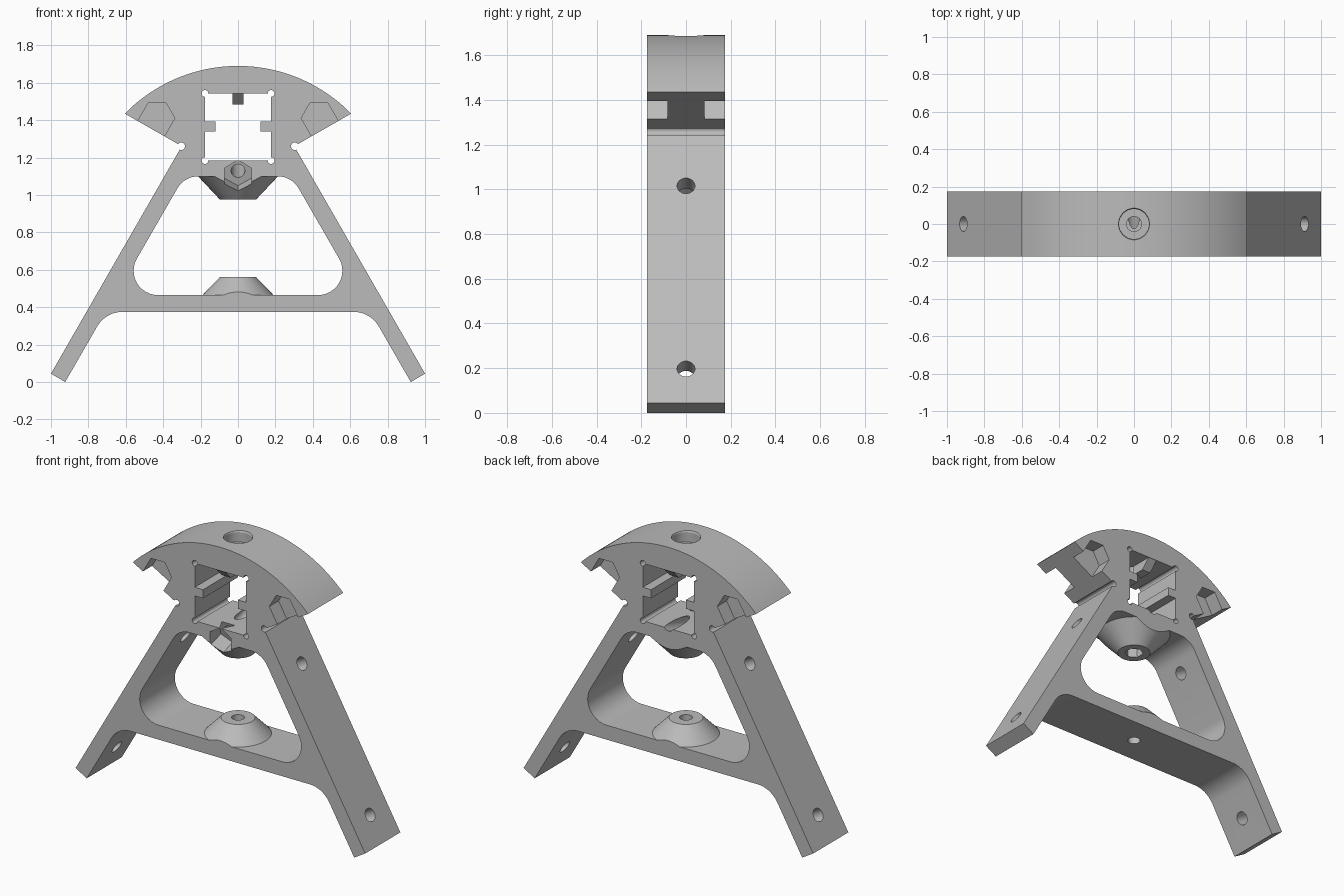
import bpy
import bmesh
from math import sin, cos, tan, pi, radians, acos, atan2
from mathutils import Vector, Matrix

if "Cube" in bpy.data.objects:
    bpy.data.objects.remove(bpy.data.objects["Cube"], do_unlink=True)

HALF = 0.1735      # half depth of the bracket
WIDE = 0.25        # oversize half depth, trimmed later

grey = bpy.data.materials.new("Plain grey")
grey.use_nodes = True
grey.diffuse_color = (0.5, 0.5, 0.5, 1)
grey.node_tree.nodes["Principled BSDF"].inputs["Base Color"].default_value = (0.5, 0.5, 0.5, 1)


def finish(name, bm, matrix=Matrix()):
    bmesh.ops.recalc_face_normals(bm, faces=bm.faces)
    mesh = bpy.data.meshes.new(name)
    bm.to_mesh(mesh)
    bm.free()
    mesh.transform(matrix)
    ob = bpy.data.objects.new(name, mesh)
    bpy.context.scene.collection.objects.link(ob)
    mesh.materials.append(grey)
    return ob


def prism(name, points, y0, y1, matrix=Matrix()):
    """Extrude an x-z outline along y."""
    bm = bmesh.new()
    face = bm.faces.new([bm.verts.new((x, y0, z)) for x, z in points])
    new = bmesh.ops.extrude_face_region(bm, geom=[face])["geom"]
    bmesh.ops.translate(bm, vec=(0, y1 - y0, 0),
                        verts=[v for v in new if isinstance(v, bmesh.types.BMVert)])
    return finish(name, bm, matrix)


def rod(name, centre, axis, radius, length, sides=40, top_radius=None, spin=0):
    """Cylinder, cone or hexagonal bar along any axis."""
    bm = bmesh.new()
    bmesh.ops.create_cone(bm, cap_ends=True, segments=sides, radius1=radius,
                          radius2=radius if top_radius is None else top_radius, depth=length)
    turn = Vector((0, 0, 1)).rotation_difference(Vector(axis)).to_matrix().to_4x4()
    return finish(name, bm, Matrix.Translation(centre) @ turn @ Matrix.Rotation(spin, 4, "Z"))


def mirrored(right):
    """Complete a right-hand outline with its mirror image."""
    return right + [(-x, z) for x, z in reversed(right) if abs(x) > 1e-6]


def fillet(before, corner, after, radius, steps=12):
    c = Vector(corner)
    a = (Vector(before) - c).normalized()
    b = (Vector(after) - c).normalized()
    half = acos(a.dot(b)) / 2
    hub = c + (a + b).normalized() * radius / sin(half)
    p, q = c + a * radius / tan(half) - hub, c + b * radius / tan(half) - hub
    sweep = pi - 2 * half
    return [tuple(hub + (p * sin(sweep * (1 - i / steps)) + q * sin(sweep * i / steps)) / sin(sweep))
            for i in range(steps + 1)]


# Main outline: domed head, wings, splayed legs and crossbar
R, hub_z = 0.845, 0.845
end = atan2(1.435 - hub_z, 0.605)
outline = [(R * cos(a), hub_z + R * sin(a))
           for a in (pi / 2 + (end - pi / 2) * i / 24 for i in range(25))]
outline += [(0.301, 1.261), (1.0, 0.045), (0.924, 0.0)]
outline += fillet((0.924, 0), (0.708, 0.375), (0, 0.375), 0.155)
bracket = prism("bracket", mirrored(outline), -WIDE, WIDE)
operations = []


def cut(ob):
    operations.append((ob, "DIFFERENCE"))


def add(ob):
    operations.append((ob, "UNION"))


# Rounded opening between the legs
low, high = (0.653, 0.465), (0.287, 1.1)
opening = fillet((0, 0.465), low, high, 0.13) + fillet(low, high, (0, 1.1), 0.13)
cut(prism("opening", mirrored(opening), -0.4, 0.4))


# Conical bosses above and below the opening
def boss(name, rings):
    bm = bmesh.new()
    loops = [[bm.verts.new((r * cos(2 * pi * i / 64), r * sin(2 * pi * i / 64), z))
              for i in range(64)] for r, z in rings]
    for a, b in zip(loops, loops[1:]):
        for i in range(64):
            j = (i + 1) % 64
            bm.faces.new((a[i], a[j], b[j], b[i]))
    bm.faces.new(loops[0])
    bm.faces.new(loops[-1])
    return finish(name, bm)


add(boss("upper_boss", [(0.15, 1.13), (0.214, 1.1), (0.096, 0.975)]))
add(boss("lower_boss", [(0.15, 0.43), (0.19, 0.465), (0.096, 0.562)]))

# Trim everything to the final depth
slab = prism("slab", [(-2, -1), (2, -1), (2, 3), (-2, 3)], -HALF, HALF)
operations.append((slab, "INTERSECT"))

# Square socket with side keys and relieved corners
S, z0, z1 = 0.177, 1.184, 1.543
socket = [(S, z0), (S, 1.339), (0.12, 1.339), (0.12, 1.393), (S, 1.393), (S, z1)]
cut(prism("socket", mirrored(socket), -0.4, 0.4))
for sx in (-1, 1):
    for z in (z0, z1):
        cut(rod("corner_relief", (sx * S, 0, z), (0, 1, 0), 0.018, 1, 20))

# Top key with sloped ends
key = [(-HALF + 0.002, z1), (-HALF + 0.002, z1 + 0.02), (HALF - 0.002, z1 + 0.02),
       (HALF - 0.002, z1), (HALF - 0.06, 1.485), (-HALF + 0.06, 1.485)]
add(prism("top_key", key, -0.03, 0.03, Matrix.Rotation(pi / 2, 4, "Z")))

# Vertical screw holes: head recess, crossbar hole, hexagonal boss hole
cut(rod("head_recess", (0, 0, 1.72), (0, 0, 1), 0.08, 0.2))
cut(rod("recess_rim", (0, 0, 1.69), (0, 0, 1), 0.077, 0.03, top_radius=0.093))
cut(rod("head_hole", (0, 0, 1.55), (0, 0, 1), 0.04, 0.2))
cut(rod("crossbar_hole", (0, 0, 0.47), (0, 0, 1), 0.037, 0.3))
cut(rod("boss_hole", (0, 0, 1.02), (0, 0, 1), 0.055, 0.12, 6))

# Tilted nut pocket and its screw hole
tilt = radians(17)
axis = Vector((0, cos(tilt), sin(tilt)))
mouth = Vector((0, -HALF, 1.1))
cut(rod("nut_pocket", mouth, axis, 0.083, 0.2, 6, spin=0))
cut(rod("tilted_hole", mouth + axis * 0.2, axis, 0.037, 0.5))

for sx in (-1, 1):
    # Leg screw holes square to the leg
    for z in (0.197, 1.015):
        x = 1 - (z - 0.045) * 0.577
        cut(rod("leg_hole", (sx * x, 0, z), (sx * 0.866, 0, 0.5), 0.04, 0.3))
    # Round relief where wing meets leg
    cut(rod("wing_relief", (sx * 0.303, 0, 1.261), (0, 1, 0), 0.02, 1, 24))
    # Pointed nut slots in the wings, front and back
    u, v = Vector((0.866, 0.5)), Vector((0.5, -0.866))
    mid = u * 1.08
    slot = [mid + u * a + v * b for a, b in
            ((0, -1.1), (0.082, -1.053), (0.082, -0.85), (-0.082, -0.85), (-0.082, -1.053))]
    slot = [(sx * p.x, p.y) for p in slot]
    for sy in (-1, 1):
        cut(prism("nut_slot", slot, sy * 0.082, sy * 0.4))

# Apply the operations and discard the helpers
for ob, kind in operations:
    ob.hide_render = True
    mod = bracket.modifiers.new(ob.name, "BOOLEAN")
    mod.operation, mod.object, mod.solver = kind, ob, "EXACT"
graph = bpy.context.evaluated_depsgraph_get()
graph.update()
result = bpy.data.meshes.new_from_object(bracket.evaluated_get(graph))
bracket.modifiers.clear()
bracket.data = result
for ob, kind in operations:
    bpy.data.objects.remove(ob, do_unlink=True)
result.materials.clear()
result.materials.append(grey)
for face in result.polygons:
    face.material_index = 0

bpy.ops.object.select_all(action="DESELECT")
bracket.select_set(True)
bpy.context.view_layer.objects.active = bracket
bpy.ops.object.shade_smooth_by_angle(angle=radians(25))
